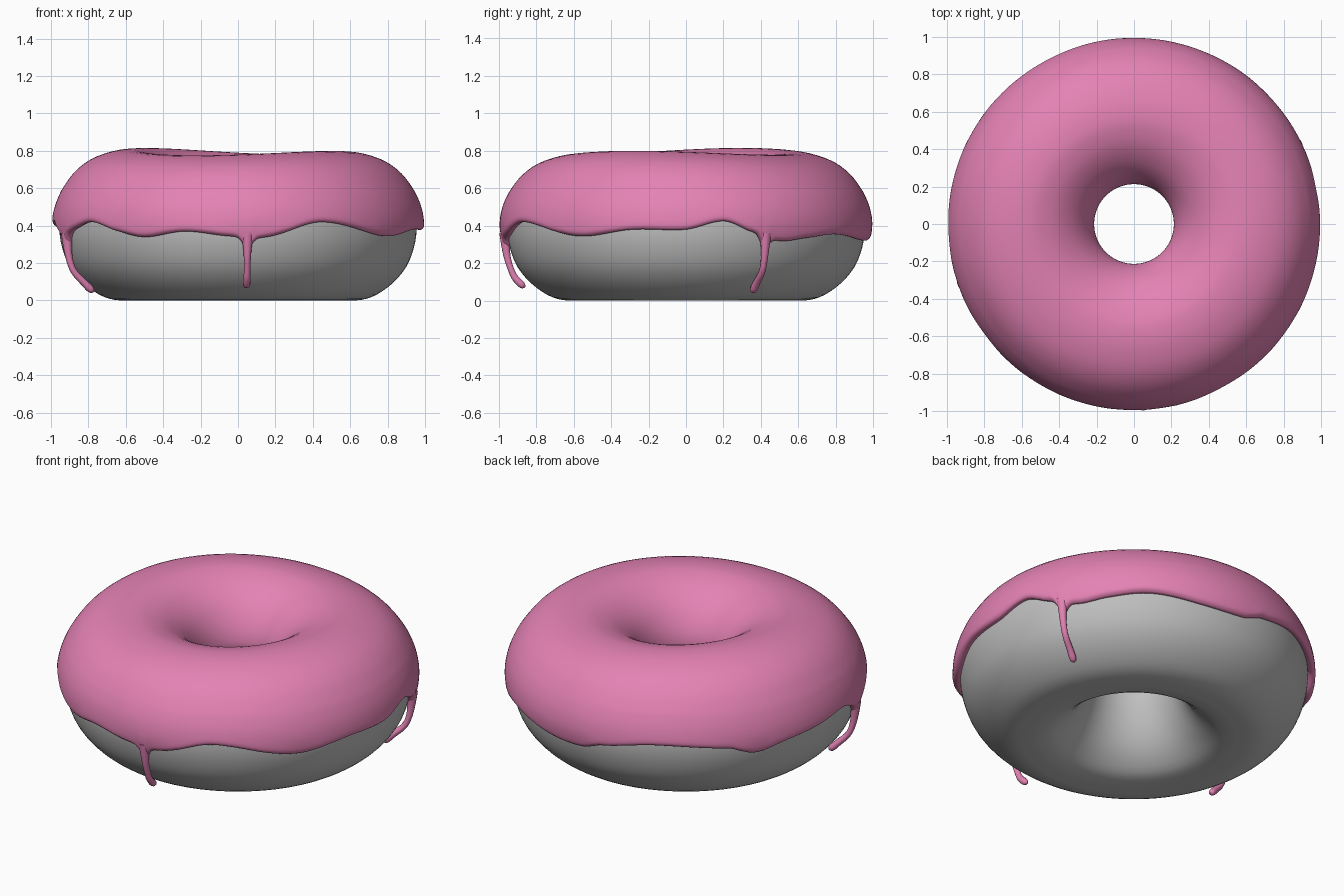
import bpy, math
from mathutils import Vector

if "Cube" in bpy.data.objects:
    bpy.data.objects.remove(bpy.data.objects["Cube"])


def material(name, rgb):
    m = bpy.data.materials.new(name)
    m.diffuse_color = (*rgb, 1)
    m.use_nodes = True
    m.node_tree.nodes["Principled BSDF"].inputs["Base Color"].default_value = m.diffuse_color
    return m


GREY = material("dough grey", (0.52, 0.52, 0.52))
PINK = material("icing pink", (0.78, 0.225, 0.46))


def spline(p0, p1, p2, p3, t):
    return 0.5 * (2 * p1 + (p2 - p0) * t + (2 * p0 - 5 * p1 + 4 * p2 - p3) * t * t
                  + (3 * p1 - p0 - 3 * p2 + p3) * t ** 3)


def smooth(pts, steps, closed):
    """Catmull-Rom refinement of a (r, z) profile."""
    v = [Vector(p) for p in pts]
    n = len(v)
    get = (lambda i: v[i % n]) if closed else (lambda i: v[max(0, min(n - 1, i))])
    out = []
    for i in range(n if closed else n - 1):
        for k in range(steps):
            out.append(spline(get(i - 1), get(i), get(i + 1), get(i + 2), k / steps))
    if not closed:
        out.append(v[-1])
    return out


def lathe(name, profile, segments, mat, closed):
    """Sweep profile(angle) around z; the profile may change with angle."""
    verts, faces = [], []
    for s in range(segments):
        a = 2 * math.pi * s / segments
        ring = profile(math.degrees(a))
        n = len(ring)
        verts += [(r * math.cos(a), r * math.sin(a), z) for r, z in ring]
    for s in range(segments):
        b, c = s * n, ((s + 1) % segments) * n
        for i in range(n if closed else n - 1):
            j = (i + 1) % n
            faces.append((b + i, c + i, c + j, b + j))
    me = bpy.data.meshes.new(name)
    me.from_pydata(verts, [], faces)
    me.materials.append(mat)
    me.polygons.foreach_set("use_smooth", [True] * len(faces))
    ob = bpy.data.objects.new(name, me)
    bpy.context.collection.objects.link(ob)
    return ob


# Dough ring with flattened base
dough = smooth([(.58, 0), (.66, .003), (.74, .03), (.83, .095), (.90, .18), (.94, .28),
                (.955, .38), (.945, .48), (.90, .59), (.82, .69), (.70, .745), (.58, .76),
                (.45, .735), (.34, .66), (.27, .56), (.235, .45), (.23, .40), (.245, .31),
                (.285, .20), (.35, .10), (.44, .025), (.52, .003)], 3, True)
dough = [(r, max(z, 0)) for r, z in dough]
lathe("dough", lambda a: dough, 128, GREY, True)

# Wavy lower edge of the icing: angle, height
EDGE = [(0, .385), (12, .43), (20, .38), (31, .325), (41, .34), (55, .36), (75, .33),
        (89, .33), (96, .37), (115, .42), (139, .395), (148, .345), (159, .38),
        (172, .40), (187, .42), (198, .35), (207, .39), (217, .425), (228, .38),
        (239, .345), (253, .375), (267, .35), (279, .345), (297, .425), (324, .35), (343, .385)]
DRIPS = [26, 199, 273]


def edge(a):
    n = len(EDGE)
    for i in range(n):
        a1, z1 = EDGE[i]
        a2, z2 = EDGE[(i + 1) % n]
        if i == n - 1:
            a2 += 360
        if a1 <= a <= a2:
            z = spline(EDGE[i - 1][1], z1, z2, EDGE[(i + 2) % n][1], (a - a1) / (a2 - a1))
            break
    # flare where a drip leaves the edge
    return z - sum(.06 * math.exp(-((a - d) / 1.9) ** 2) for d in DRIPS)


def outer_radius(z):
    t = max(0, min(1, (.60 - z) / .20))
    r = .935 + .06 * (1 - (1 - t) ** 2)
    return r - max(0, .38 - z) * .22


UPPER = [(.245, .40), (.213, .46), (.232, .56), (.30, .67), (.40, .75), (.50, .788),
         (.58, .797), (.68, .785), (.79, .745), (.875, .68), (.935, .60)]


def icing_profile(a):
    e = edge(a)
    pts = UPPER + [(outer_radius(z), z) for z in
                   (.60 + (e + .02 - .60) * k / 4 for k in range(1, 5))]
    r = outer_radius(e)
    pts += [(r - .008, e), (r - .025, e - .006), (r - .06, e + .008)]  # rounded lip
    t = math.radians(a)
    bump = -.005 + .008 * math.cos(t - 2.44) + .015 * math.cos(2 * (t - 2.62))
    out = []
    for r, z in smooth(pts, 3, False):
        w = max(0, min(1, (z - .5) / .3))
        out.append((r, z + bump * w))
    return out


lathe("icing", icing_profile, 360, PINK, False)


# Thin drips running down the side
def drip(name, angle, end_r, end_z):
    path = [(.965, .36, .034), (.966, .30, .024), (.955, .22, .018), (.93, .15, .017),
            (end_r + .05, end_z + .045, .019), (end_r + .015, end_z + .01, .021),
            (end_r, end_z, .014), (end_r - .006, end_z - .002, .003)]
    cu = bpy.data.curves.new(name, 'CURVE')
    cu.dimensions = '3D'
    cu.bevel_depth = 1
    cu.bevel_resolution = 3
    cu.use_fill_caps = True
    sp = cu.splines.new('NURBS')
    sp.points.add(len(path) - 1)
    sp.use_endpoint_u = True
    sp.order_u = 3
    sp.resolution_u = 4
    c, s = math.cos(math.radians(angle)), math.sin(math.radians(angle))
    for p, (r, z, w) in zip(sp.points, path):
        p.co = (r * c, r * s, z, 1)
        p.radius = w
    cu.materials.append(PINK)
    bpy.context.collection.objects.link(bpy.data.objects.new(name, cu))


drip("drip_right", 26, .81, .05)
drip("drip_left", 199, .82, .05)
drip("drip_front", 273, .865, .075)
